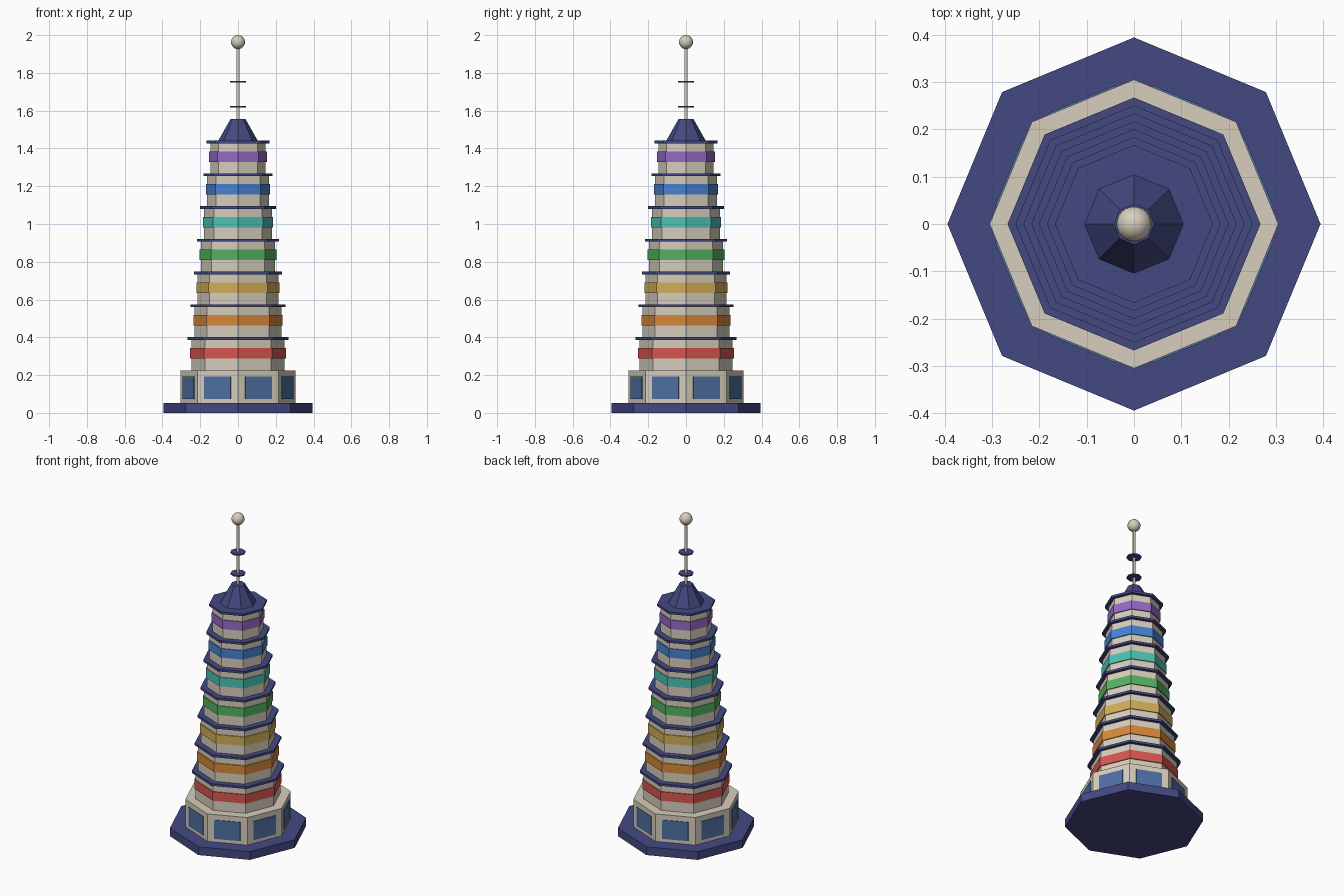
import bpy, math
from mathutils import Matrix

if "Cube" in bpy.data.objects:
    bpy.data.objects.remove(bpy.data.objects["Cube"])


def material(name, rgb):
    """Flat colour from 0-255 sRGB values."""
    def lin(c):
        c /= 255
        return c / 12.92 if c <= 0.04045 else ((c + 0.055) / 1.055) ** 2.4
    m = bpy.data.materials.new(name)
    m.diffuse_color = (*[lin(c) for c in rgb], 1)
    m.use_nodes = True
    m.node_tree.nodes["Principled BSDF"].inputs["Base Color"].default_value = m.diffuse_color
    return m


navy = material("navy", (68, 73, 130))
cream = material("cream", (215, 206, 188))
glass = material("window_blue", (78, 112, 162))
bands = [material(n, c) for n, c in (
    ("red", (217, 86, 80)), ("orange", (215, 136, 58)), ("gold", (210, 173, 88)),
    ("green", (84, 178, 97)), ("teal", (77, 193, 180)), ("blue", (70, 130, 212)),
    ("purple", (149, 105, 200)))]


def finish(name, mat):
    ob = bpy.context.object
    ob.name = name
    ob.data.materials.append(mat)
    return ob


def prism(name, r, z0, z1, mat, top=None, sides=8):
    """Upright prism or frustum with corners on the x and y axes."""
    bpy.ops.mesh.primitive_cone_add(
        vertices=sides, radius1=r, radius2=r if top is None else top,
        depth=z1 - z0, location=(0, 0, (z0 + z1) / 2))
    return finish(name, mat)


# Plinth and ground-floor hall
HALL_R = 0.305
prism("plinth", 0.394, 0, 0.052, navy)
prism("hall", HALL_R, 0.052, 0.225, cream)

# One window plate on each hall wall
apothem = HALL_R * math.cos(math.pi / 8)
for i in range(8):
    bpy.ops.mesh.primitive_cube_add(size=1)
    window = finish(f"window_{i + 1}", glass)
    window.data.transform(
        Matrix.Rotation(math.radians(22.5 + 45 * i), 4, 'Z')
        @ Matrix.Translation((apothem, 0, 0.133))
        @ Matrix.Diagonal((0.008, 0.152, 0.118, 1)))

# Seven tapering storeys, each with a coloured band and a thin eave
PITCH, TAPER = 0.1734, 0.0167
for i, colour in enumerate(bands):
    dz, dr = PITCH * i, TAPER * i
    prism(f"storey_{i + 1}", 0.247 - dr, 0.225 + dz, 0.39 + dz, cream)
    prism(f"band_{i + 1}", 0.253 - dr, 0.288 + dz, 0.344 + dz, colour)
    prism(f"eave_{i + 1}", 0.267 - dr, 0.387 + dz, 0.401 + dz, navy)

# Roof cap and spire
prism("roof_cap", 0.105, 1.44, 1.555, navy, top=0.04)
pole = prism("spire_pole", 0.008, 1.55, 1.94, cream, sides=12)
bpy.ops.object.shade_smooth_by_angle()
for i, z in enumerate((1.621, 1.754)):
    prism(f"spire_ring_{i + 1}", 0.043, z - 0.004, z + 0.004, navy)
bpy.ops.mesh.primitive_uv_sphere_add(segments=24, ring_count=12, radius=0.037,
                                     location=(0, 0, 1.963))
finish("finial_ball", cream)
bpy.ops.object.shade_smooth_by_angle()
